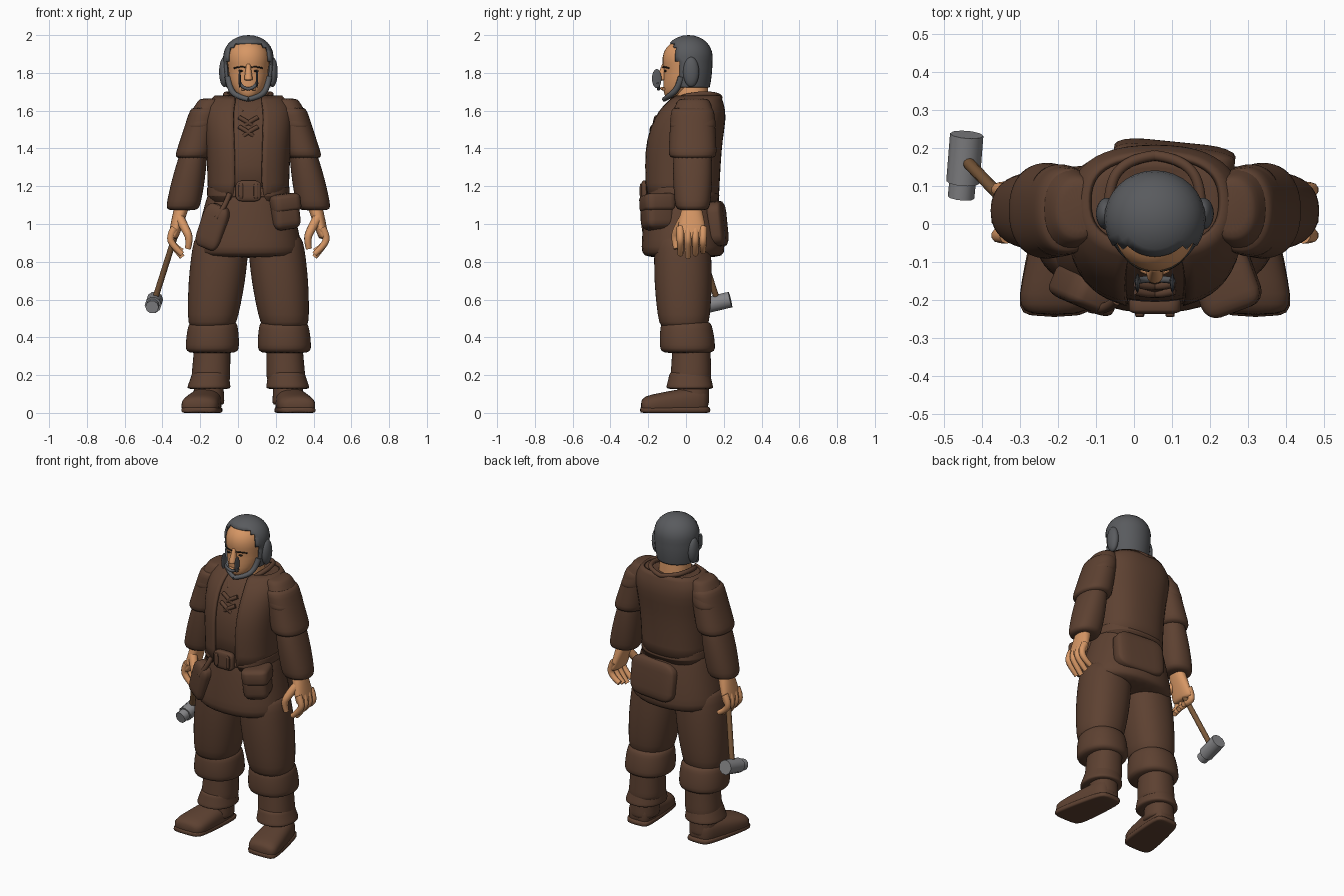
import bpy, bmesh, math
from mathutils import Vector

default_cube = bpy.data.objects.get("Cube")
if default_cube:
    bpy.data.objects.remove(default_cube, do_unlink=True)

BODY_OFFSET = Vector((.055, 0, 0))  # the body's mirror plane
SIDES = (("left", 1), ("right", -1))
SEGMENTS = 24


def material(name, *rgb):
    mat = bpy.data.materials.new(name)
    mat.use_nodes = True
    mat.diffuse_color = (*rgb, 1)
    shader = mat.node_tree.nodes["Principled BSDF"]
    shader.inputs["Base Color"].default_value = mat.diffuse_color
    return mat


CLOTH = material("brown cloth", .11, .053, .031)
SKIN = material("tan skin", .68, .31, .13)
IRON = material("dark iron", .1, .104, .112)
STEEL = material("grey steel", .24, .24, .25)
WOOD = material("handle wood", .19, .095, .04)
DARK = material("dark brow", .02, .015, .01)


def link(name, data, mat, centre=(0, 0, 0)):
    data.materials.append(mat)
    part = bpy.data.objects.new(name, data)
    part.location = Vector(centre) + BODY_OFFSET
    bpy.context.collection.objects.link(part)
    return part


def finish(name, bm, mat, centre=(0, 0, 0), smooth_levels=0):
    bmesh.ops.recalc_face_normals(bm, faces=bm.faces)
    mesh = bpy.data.meshes.new(name)
    bm.to_mesh(mesh)
    bm.free()
    mesh.shade_smooth()
    part = link(name, mesh, mat, centre)
    if smooth_levels:
        subdivision = part.modifiers.new("smooth", "SUBSURF")
        subdivision.levels = subdivision.render_levels = smooth_levels
    return part


def thicken(part, thickness):
    shell = part.modifiers.new("thickness", "SOLIDIFY")
    shell.thickness = thickness


def signed_power(value, exponent):
    return math.copysign(abs(value) ** exponent, value)


def loft(name, mat, rings, side=1, along_y=False, roundness=.9, grow=0, drop=None):
    """Skin a stack of (centre, (width, depth)) rings, kept above the ground."""
    bm = bmesh.new()
    loops = []
    for centre, (width, depth) in rings:
        loop = []
        for step in range(SEGMENTS):
            angle = math.tau * step / SEGMENTS
            across = (width + grow) * signed_power(math.cos(angle), roundness)
            other = (depth + grow) * signed_power(math.sin(angle), roundness)
            offset = (across, 0, other) if along_y else (across, other, 0)
            point = Vector(centre) + Vector(offset)
            loop.append(bm.verts.new((side * point.x, point.y, max(point.z, 0))))
        loops.append(loop)
    for lower, upper in zip(loops, loops[1:]):
        for step in range(SEGMENTS):
            bm.faces.new((lower[step - 1], lower[step], upper[step], upper[step - 1]))
    caps = [bm.faces.new(loops[0]), bm.faces.new(loops[-1])]
    if drop:
        gone = [face for face in bm.faces if face in caps or drop(face.calc_center_median())]
        bmesh.ops.delete(bm, geom=gone, context="FACES")
    return finish(name, bm, mat, smooth_levels=1)


def limb(name, mat, start, end, start_size, end_size, bulge=0, tip=.85, **options):
    """A tapered tube with softly closed ends and an optional swelling."""
    rings = []
    for t in (0, .06, .25, .5, .75, .94, 1):
        scale = tip if t in (0, 1) else 1 + bulge * math.sin(math.pi * t)
        size = Vector(start_size).lerp(Vector(end_size), t) * scale
        rings.append((Vector(start).lerp(Vector(end), t), size))
    return loft(name, mat, rings, **options)


def rounded_box(name, centre, half_size, rotation=(0, 0, 0)):
    bm = bmesh.new()
    bmesh.ops.create_cube(bm, size=2)
    bmesh.ops.bevel(bm, geom=bm.edges[:], offset=.5, segments=4, affect="EDGES", profile=.5)
    bmesh.ops.scale(bm, vec=half_size, verts=bm.verts)
    finish(name, bm, CLOTH, centre).rotation_euler = rotation


def ball(name, mat, centre, radii, reshape=None, drop=None):
    """A unit sphere, reshaped and cut by rules, then scaled."""
    bm = bmesh.new()
    bmesh.ops.create_uvsphere(bm, u_segments=32, v_segments=16, radius=1)
    for vert in bm.verts:
        if reshape:
            reshape(vert.co)
    if drop:
        gone = [face for face in bm.faces if drop(face.calc_center_median())]
        bmesh.ops.delete(bm, geom=gone, context="FACES")
    bmesh.ops.scale(bm, vec=radii, verts=bm.verts)
    return finish(name, bm, mat, centre)


def tube(name, mat, radius, *points, side=1, taper=1):
    curve = bpy.data.curves.new(name, "CURVE")
    curve.dimensions = "3D"
    curve.bevel_depth, curve.bevel_resolution = radius, 3
    curve.use_fill_caps = True
    spline = curve.splines.new("NURBS")
    last = len(points) - 1
    spline.points.add(last)
    for index, (x, y, z) in enumerate(points):
        spline.points[index].co = (side * x, y, z, 1)
        spline.points[index].radius = 1 + (taper - 1) * index / last
    spline.use_endpoint_u = True
    spline.order_u = min(3, len(points))
    link(name, curve, mat)


# Shirt with an open vest over it
torso = [((0, -.02, 1.12), (.2, .18)), ((0, -.02, 1.32), (.205, .19)),
         ((0, -.01, 1.45), (.215, .19)), ((0, .02, 1.56), (.225, .18)),
         ((0, .04, 1.63), (.215, .15)), ((0, .06, 1.68), (.165, .11)),
         ((0, .04, 1.65), (.1, .09))]
loft("shirt", CLOTH, torso, roundness=.8)
vest = loft("vest", CLOTH, torso[:-1], roundness=.8, grow=.015,
            drop=lambda centre: abs(centre.x) < .06 and centre.y < 0)
thicken(vest, .015)
for label, side in SIDES:
    tube(label + "_collar", CLOTH, .014, (.03, -.12, 1.59), (.09, -.06, 1.66),
         (.13, .06, 1.69), (.09, .17, 1.685), (0, .18, 1.67), side=side)
    for row in range(2):
        height, front = 1.54 - .05 * row, -.155 - .02 * row
        tube(label + "_lace", CLOTH, .012, (.05, front, height + .025),
             (0, front - .015, height), (-.03, front, height - .03), side=side)
    rounded_box(label + "_buckle_bar", (side * .04, -.235, 1.175), (.012, .01, .04))

# Belt, skirt and bags
limb("belt", CLOTH, start=(0, -.02, 1.14), end=(0, -.02, 1.2),
     start_size=(.22, .2), end_size=(.22, .19), tip=.95, roundness=.8)
rounded_box("belt_buckle", (0, -.215, 1.175), (.068, .022, .055))
limb("tunic_skirt", CLOTH, start=(0, -.02, 1.2), end=(0, -.015, .82),
     start_size=(.205, .185), end_size=(.295, .225), bulge=.03)
for suffix, height, half_height, grow in (("", 1.06, .09, 0), ("_flap", 1.11, .05, .006)):
    rounded_box("left_pouch" + suffix, (.185, -.15, height),
                (.075 + grow, .08 + grow, half_height), (0, -.12, .35))
rounded_box("back_bag", (.05, .165, 1), (.16, .045, .12), (.1, 0, -.1))
rounded_box("right_satchel", (-.185, -.175, .985), (.07, .045, .12), (0, .35, -.4))
tube("satchel_strap", CLOTH, .014, (-.1, -.2, 1.16), (-.13, -.23, 1.08), (-.17, -.22, 1.03))

for label, side in SIDES:
    # Arm and hand
    limb(label + "_shoulder", CLOTH, start=(.2, .04, 1.665), end=(.26, .035, 1.5),
         start_size=(.06, .08), end_size=(.085, .125), bulge=.1, side=side)
    limb(label + "_upper_sleeve", CLOTH, start=(.225, .035, 1.62), end=(.295, .035, 1.345),
         start_size=(.08, .115), end_size=(.1, .13), side=side)
    limb(label + "_forearm_sleeve", CLOTH, start=(.285, .035, 1.4), end=(.35, .035, 1.07),
         start_size=(.07, .1), end_size=(.09, .09), bulge=.1, side=side)
    limb(label + "_palm", SKIN, start=(.345, .03, 1.12), end=(.4, .03, .92),
         start_size=(.04, .045), end_size=(.026, .08), bulge=.08, side=side)
    for finger in range(4):
        y = -.03 + .04 * finger
        fingertip = .825 + .015 * abs(finger - 1)
        tube(label + "_finger", SKIN, .022, (.39, y, .98), (.42, y, .93), (.395, y, .88),
             (.35, y, fingertip), side=side, taper=.7)
    tube(label + "_thumb", SKIN, .027, (.365, -.01, 1.03), (.33, -.05, .97),
         (.31, -.06, .92), (.32, -.05, .87), side=side, taper=.6)

    # Leg and boot
    limb(label + "_trouser", CLOTH, start=(.14, -.02, .95), end=(.195, -.01, .44),
         start_size=(.145, .145), end_size=(.125, .13), bulge=.12, side=side)
    limb(label + "_knee_cuff", CLOTH, start=(.187, 0, .49), end=(.192, .01, .315),
         start_size=(.125, .13), end_size=(.14, .145), bulge=.06, tip=.75, side=side)
    limb(label + "_legging", CLOTH, start=(.19, .03, .38), end=(.2, .025, .16),
         start_size=(.095, .1), end_size=(.105, .11), side=side)
    limb(label + "_legging_cuff", CLOTH, start=(.2, .02, .22), end=(.21, .02, .125),
         start_size=(.095, .105), end_size=(.118, .128), side=side)
    limb(label + "_boot_shaft", CLOTH, start=(.21, .04, .2), end=(.21, .035, .04),
         start_size=(.075, .08), end_size=(.085, .09), side=side)
    limb(label + "_boot_foot", CLOTH, start=(.21, .12, .06), end=(.265, -.24, .035),
         start_size=(.07, .085), end_size=(.1, .05), bulge=.1, tip=.6,
         side=side, along_y=True, roundness=.8)
    limb(label + "_boot_sole", CLOTH, start=(.21, .13, .015), end=(.265, -.245, .015),
         start_size=(.075, .02), end_size=(.1, .02), bulge=.1, tip=.7,
         side=side, along_y=True, roundness=.6)


# Head and face
def shape_face(co):
    if co.z < 0:
        co.y -= .6 * co.z ** 2  # chin pushed forward
    else:
        co.xy *= 1 + .35 * co.z  # fuller brow


ball("face", SKIN, (0, 0, 1.82), (.106, .118, .16), shape_face)
limb("neck", SKIN, start=(0, .035, 1.58), end=(0, .025, 1.76),
     start_size=(.1, .09), end_size=(.085, .09))
limb("nose", SKIN, start=(0, -.115, 1.85), end=(0, -.13, 1.76),
     start_size=(.01, .01), end_size=(.024, .03))
tube("lips", SKIN, .009, (-.035, -.118, 1.715), (0, -.138, 1.72), (.035, -.118, 1.715))
for label, side in SIDES:
    tube(label + "_eyebrow", DARK, .004, (.015, -.122, 1.83), (.045, -.12, 1.835),
         (.075, -.09, 1.825), side=side)
    ball(label + "_eye", DARK, (side * .04, -.11, 1.81), (.013, .008, .005))
    ball(label + "_moustache_curl", IRON, (side * .046, -.155, 1.77), (.006, .025, .05))
    tube(label + "_moustache", IRON, .009, (0, -.145, 1.715), (.035, -.145, 1.72),
         (.046, -.15, 1.75), side=side)
    tube(label + "_jaw_beard", IRON, .018, (.108, -.025, 1.78), (.1, -.04, 1.72),
         (.065, -.09, 1.675), (0, -.115, 1.66), side=side, taper=.7)
    ball(label + "_ear_cup", IRON, (side * .127, .027, 1.805), (.028, .042, .08))


# Helmet: a dome over straight walls, open at the face and neck
def shape_helmet(co):
    if co.z > 0:
        co.xy *= 1 + .15 * co.z
    elif co.xy.length > .01:
        co.xy = co.xy.normalized() * (1 - .12 * co.z ** 2)


def is_helmet_opening(centre):
    return centre.z < -.98 or (centre.z < .65 and centre.y < -.47 - .15 * centre.z)


helmet = ball("helmet", IRON, (0, .013, 1.86), (.132, .127, .14), shape_helmet, is_helmet_opening)
thicken(helmet, .012)

# Hammer held in the right hand
tube("hammer_handle", WOOD, .016, (-.365, .03, 1.01), (-.5, .17, .585))
tube("hammer_head", STEEL, .044, (-.505, .11, .57), (-.495, .235, .6))
tube("hammer_face", STEEL, .035, (-.51, .07, .56), (-.505, .12, .572))
